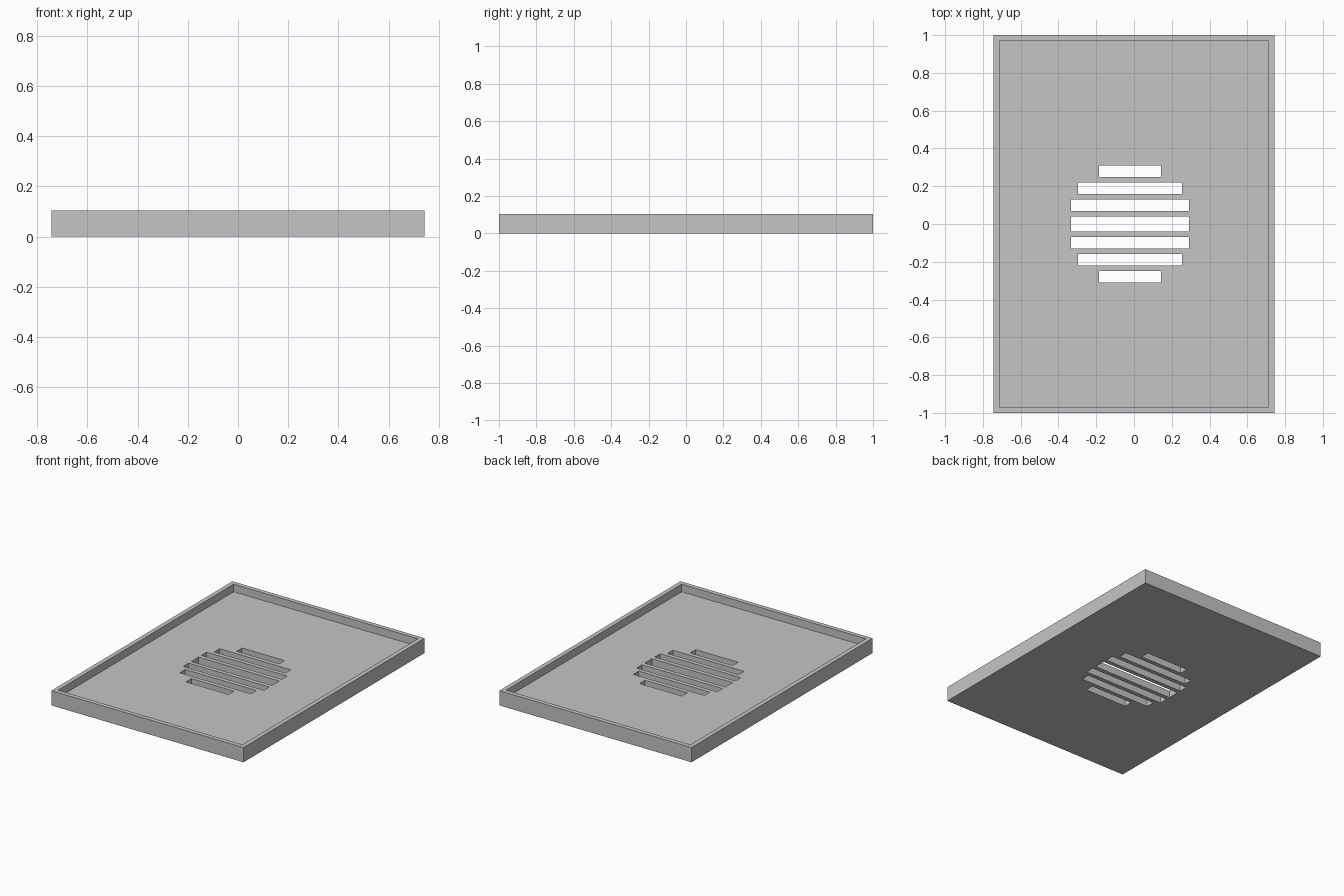
import bpy

cube = bpy.data.objects.get("Cube")
if cube:
    bpy.data.objects.remove(cube, do_unlink=True)

WIDTH, LENGTH, HEIGHT = 1.486, 2.0, 0.103
WALL, FLOOR = 0.031, 0.05
SLOT_X = -0.021

grey = bpy.data.materials.new("light grey")
grey.use_nodes = True
colour = (0.56, 0.56, 0.56, 1.0)
grey.diffuse_color = colour
grey.node_tree.nodes["Principled BSDF"].inputs["Base Color"].default_value = colour


def box(name, size, centre):
    """Add a box with its dimensions stored in the mesh."""
    bpy.ops.mesh.primitive_cube_add(size=1, location=centre)
    obj = bpy.context.object
    obj.name = name
    obj.scale = size
    bpy.ops.object.transform_apply(location=True, rotation=False, scale=True)
    obj.data.materials.append(grey)
    return obj


def cut(target, cutter):
    """Subtract the cutter from the target, then delete the cutter."""
    cutter.hide_render = True
    mod = target.modifiers.new("cut", 'BOOLEAN')
    mod.operation = 'DIFFERENCE'
    mod.solver = 'EXACT'
    mod.object = cutter
    bpy.context.view_layer.objects.active = target
    bpy.ops.object.modifier_apply(modifier=mod.name)
    bpy.data.objects.remove(cutter, do_unlink=True)


# Shallow tray: solid block with a recessed top
tray = box("vented_tray", (WIDTH, LENGTH, HEIGHT), (0, 0, HEIGHT / 2))
cut(tray, box("recess_cutter", (WIDTH - 2 * WALL, LENGTH - 2 * WALL, HEIGHT),
              (0, 0, FLOOR + HEIGHT / 2)))

# Vent slots: a taller middle slot, with shorter ones mirrored to either side
slots = [(0, 0.624, 0.08)]
for y, length in ((0.10, 0.624), (0.19, 0.55), (0.28, 0.328)):
    slots += [(side * y, length, 0.06) for side in (1, -1)]
for y, length, depth in slots:
    cut(tray, box("slot_cutter", (length, depth, 0.4), (SLOT_X, y, 0)))
